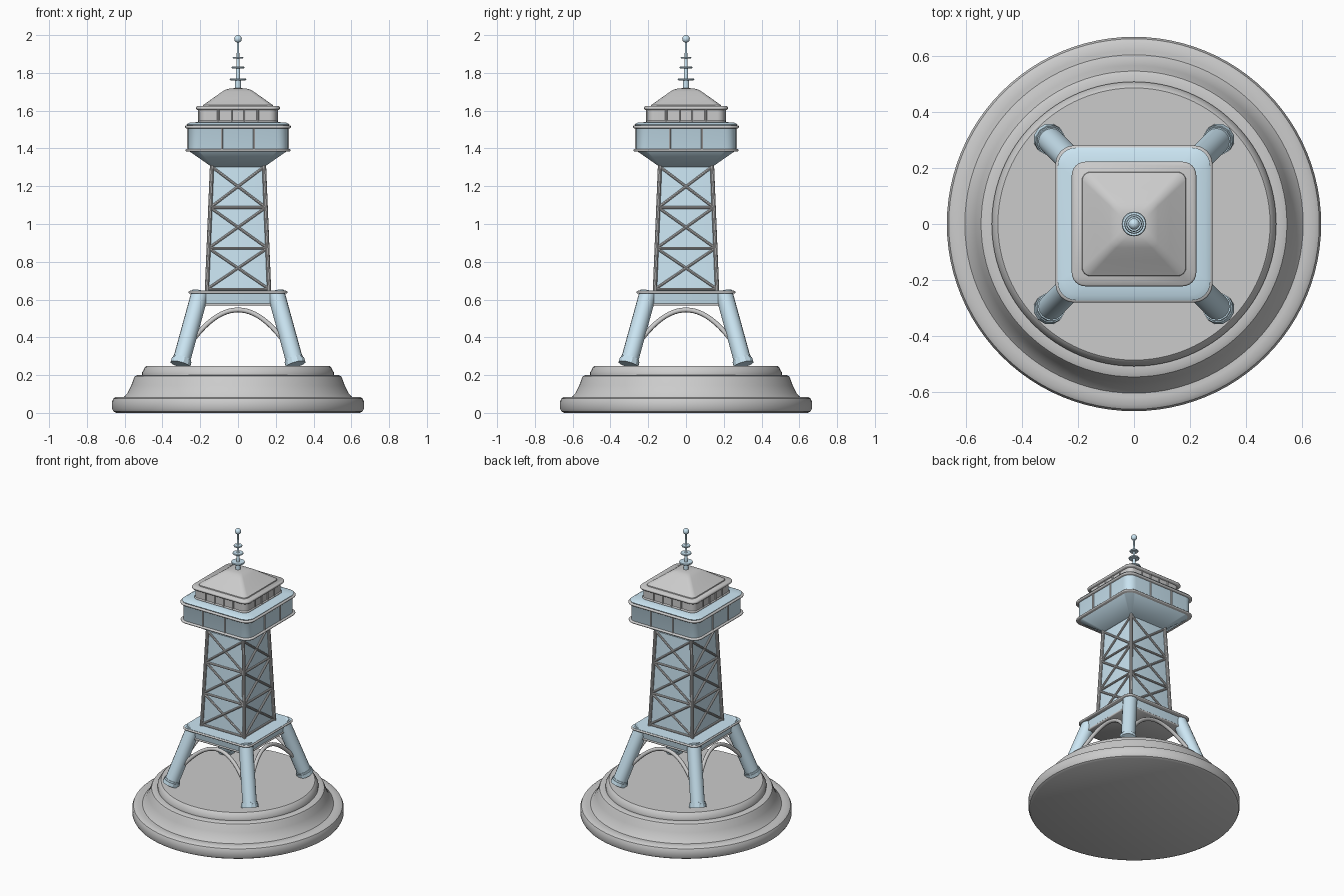
import bpy, bmesh, math
from mathutils import Vector, Matrix

if "Cube" in bpy.data.objects:
    bpy.data.objects.remove(bpy.data.objects["Cube"])

blue = bpy.data.materials.new("pale_blue")
blue.diffuse_color = (0.60, 0.79, 0.90, 1)
blue.use_nodes = True
blue.node_tree.nodes["Principled BSDF"].inputs["Base Color"].default_value = blue.diffuse_color


def finish(bm, name, mat=None, angle=35):
    bmesh.ops.recalc_face_normals(bm, faces=bm.faces)
    me = bpy.data.meshes.new(name)
    bm.to_mesh(me)
    bm.free()
    ob = bpy.data.objects.new(name, me)
    bpy.context.collection.objects.link(ob)
    if mat:
        me.materials.append(mat)
    bpy.ops.object.select_all(action='DESELECT')
    ob.select_set(True)
    bpy.context.view_layer.objects.active = ob
    bpy.ops.object.shade_smooth_by_angle(angle=math.radians(angle))
    return ob


def loft(bm, rings):
    """Skin a stack of closed rings and cap both ends."""
    loops = [[bm.verts.new(p) for p in r] for r in rings]
    for a, b in zip(loops, loops[1:]):
        for i in range(len(a)):
            j = (i + 1) % len(a)
            bm.faces.new((a[i], a[j], b[j], b[i]))
    bm.faces.new(loops[0][::-1])
    bm.faces.new(loops[-1])


def lathe(name, profile, sides, mat=None, angle=35):
    bm = bmesh.new()
    loft(bm, [[(r * math.cos(2 * math.pi * i / sides), r * math.sin(2 * math.pi * i / sides), z)
               for i in range(sides)] for r, z in profile])
    return finish(bm, name, mat, angle)


def square_loft(name, profile, mat=None, angle=35):
    """Rounded-square sections given as (half width, corner radius, height)."""
    bm = bmesh.new()
    rings = []
    for h, c, z in profile:
        ring = []
        for q, (sx, sy) in enumerate(((1, 1), (-1, 1), (-1, -1), (1, -1))):
            for k in range(7):
                a = math.pi / 2 * (q + k / 6)
                ring.append((sx * (h - c) + c * math.cos(a), sy * (h - c) + c * math.sin(a), z))
        rings.append(ring)
    loft(bm, rings)
    return finish(bm, name, mat, angle)


def rod(bm, a, b, r, sides=8):
    a, b = Vector(a), Vector(b)
    d = b - a
    m = Matrix.Translation((a + b) / 2) @ d.to_track_quat('Z', 'Y').to_matrix().to_4x4()
    bmesh.ops.create_cone(bm, cap_ends=True, segments=sides, radius1=r, radius2=r,
                          depth=d.length, matrix=m)


def rim(name, h, c, z0, z1, mat=None):
    e = (z1 - z0) * 0.3
    square_loft(name, [(h - e, c - e, z0), (h, c, z0 + e), (h, c, z1 - e), (h - e, c - e, z1)], mat, 50)


def turned(side, x, d, z):
    """Point on one of the four faces: x across, d outward."""
    return Matrix.Rotation(side * math.pi / 2, 3, 'Z') @ Vector((x, -d, z))


# Stepped round plinth
lathe("base", [(0.645, 0), (0.66, 0.008), (0.667, 0.022), (0.667, 0.06), (0.66, 0.076), (0.645, 0.085),
               (0.618, 0.085), (0.603, 0.085), (0.585, 0.105), (0.565, 0.145), (0.552, 0.182), (0.545, 0.195),
               (0.53, 0.201), (0.507, 0.201), (0.507, 0.215), (0.492, 0.242), (0.485, 0.248)], 96)

# Splayed legs with foot collars
bm_leg, bm_foot = bmesh.new(), bmesh.new()
for sx in (-1, 1):
    for sy in (-1, 1):
        low, top = Vector((0.305 * sx, 0.305 * sy, 0.256)), Vector((0.2 * sx, 0.2 * sy, 0.638))
        rod(bm_leg, low, top, 0.046, 16)
        rod(bm_foot, low, low.lerp(top, 0.06), 0.055, 12)
        rod(bm_foot, low.lerp(top, 0.06), low.lerp(top, 0.085), 0.051, 12)
finish(bm_leg, "legs", blue)
finish(bm_foot, "foot_collars", blue, 25)

# Arches between the legs
for s in range(4):
    cu = bpy.data.curves.new("arch", 'CURVE')
    cu.dimensions = '3D'
    cu.bevel_depth = 0.013
    cu.bevel_resolution = 2
    sp = cu.splines.new('POLY')
    sp.points.add(24)
    for i, p in enumerate(sp.points):
        x = -0.265 + 0.53 * i / 24
        z = 0.545 - 2.8 * x * x
        p.co = (*turned(s, x, 0.30 - (z - 0.27) * 0.28, z), 1)
    ob = bpy.data.objects.new("arch_%d" % (s + 1), cu)
    bpy.context.collection.objects.link(ob)
    bpy.ops.object.select_all(action='DESELECT')
    ob.select_set(True)
    bpy.context.view_layer.objects.active = ob
    bpy.ops.object.convert(target='MESH')
    bpy.ops.object.shade_smooth_by_angle(angle=math.radians(50))

# Lower platform
square_loft("lower_platform", [(0.225, 0.035, 0.57), (0.235, 0.04, 0.635), (0.255, 0.045, 0.635),
                               (0.255, 0.045, 0.647)], blue)
rim("lower_platform_rim", 0.262, 0.05, 0.632, 0.645)
rim("lower_platform_trim", 0.231, 0.037, 0.568, 0.58)

# Tapered shaft core
Z0, Z1 = 0.645, 1.31


def width(z):
    return 0.165 - 0.027 * (z - Z0) / (Z1 - Z0)


square_loft("shaft", [(width(Z0) - 0.006, 0.004, Z0), (width(Z1) - 0.006, 0.004, Z1)], blue)

# Corner posts and cross bracing
bm = bmesh.new()
levels = [0.655, 0.872, 1.087, 1.303]
for s in range(4):
    w0, w1 = width(Z0), width(Z1)
    rod(bm, turned(s, w0, w0, Z0), turned(s, w1, w1, Z1), 0.011, 10)
    for za, zb in zip(levels, levels[1:]):
        wa, wb = width(za), width(zb)
        for k in (-1, 1):
            rod(bm, turned(s, k * wa, wa, za), turned(s, -k * wb, wb, zb), 0.007)
        rod(bm, turned(s, -wa, wa, za), turned(s, wa, wa, za), 0.007)
finish(bm, "lattice")

# Main observation deck
square_loft("main_deck", [(0.14, 0.015, 1.303), (0.262, 0.055, 1.388), (0.265, 0.06, 1.395), (0.265, 0.06, 1.515),
                          (0.272, 0.065, 1.528), (0.255, 0.06, 1.537), (0.2, 0.04, 1.54)], blue)
rim("deck_lower_rim", 0.278, 0.065, 1.384, 1.398)
rim("deck_upper_rim", 0.28, 0.067, 1.506, 1.522)

# Upper gallery
square_loft("upper_gallery", [(0.205, 0.04, 1.535), (0.205, 0.04, 1.61)])
rim("gallery_sill", 0.21, 0.043, 1.535, 1.549)
rim("gallery_eave", 0.222, 0.048, 1.604, 1.624)

# Window mullions for both levels
bm = bmesh.new()
for s in range(4):
    for x in (-0.085, 0.085):
        rod(bm, turned(s, x, 0.265, 1.39), turned(s, x, 0.265, 1.515), 0.006)
    for x in (-0.105, -0.035, 0.035, 0.105):
        rod(bm, turned(s, x, 0.205, 1.54), turned(s, x, 0.205, 1.61), 0.006)
finish(bm, "mullions")

# Hipped roof
square_loft("roof", [(0.187, 0.032, 1.62), (0.184, 0.03, 1.63), (0.172, 0.028, 1.638), (0.13, 0.025, 1.668),
                     (0.085, 0.022, 1.7), (0.065, 0.022, 1.712), (0.045, 0.022, 1.717), (0.02, 0.018, 1.719)])

# Antenna mast, discs and ball
lathe("mast", [(0.017, 1.71), (0.016, 1.765), (0.011, 1.77), (0.010, 1.83), (0.008, 1.835),
               (0.007, 1.89), (0.005, 1.97)], 16, blue)
for i, (z, r) in enumerate(((1.766, 0.044), (1.828, 0.035), (1.88, 0.028))):
    lathe("mast_disc_%d" % (i + 1), [(r - 0.003, z - 0.005), (r, z), (r - 0.003, z + 0.005)], 24, blue)
bm = bmesh.new()
bmesh.ops.create_uvsphere(bm, u_segments=20, v_segments=12, radius=0.02,
                          matrix=Matrix.Translation((0, 0, 1.98)))
finish(bm, "mast_ball", blue)
